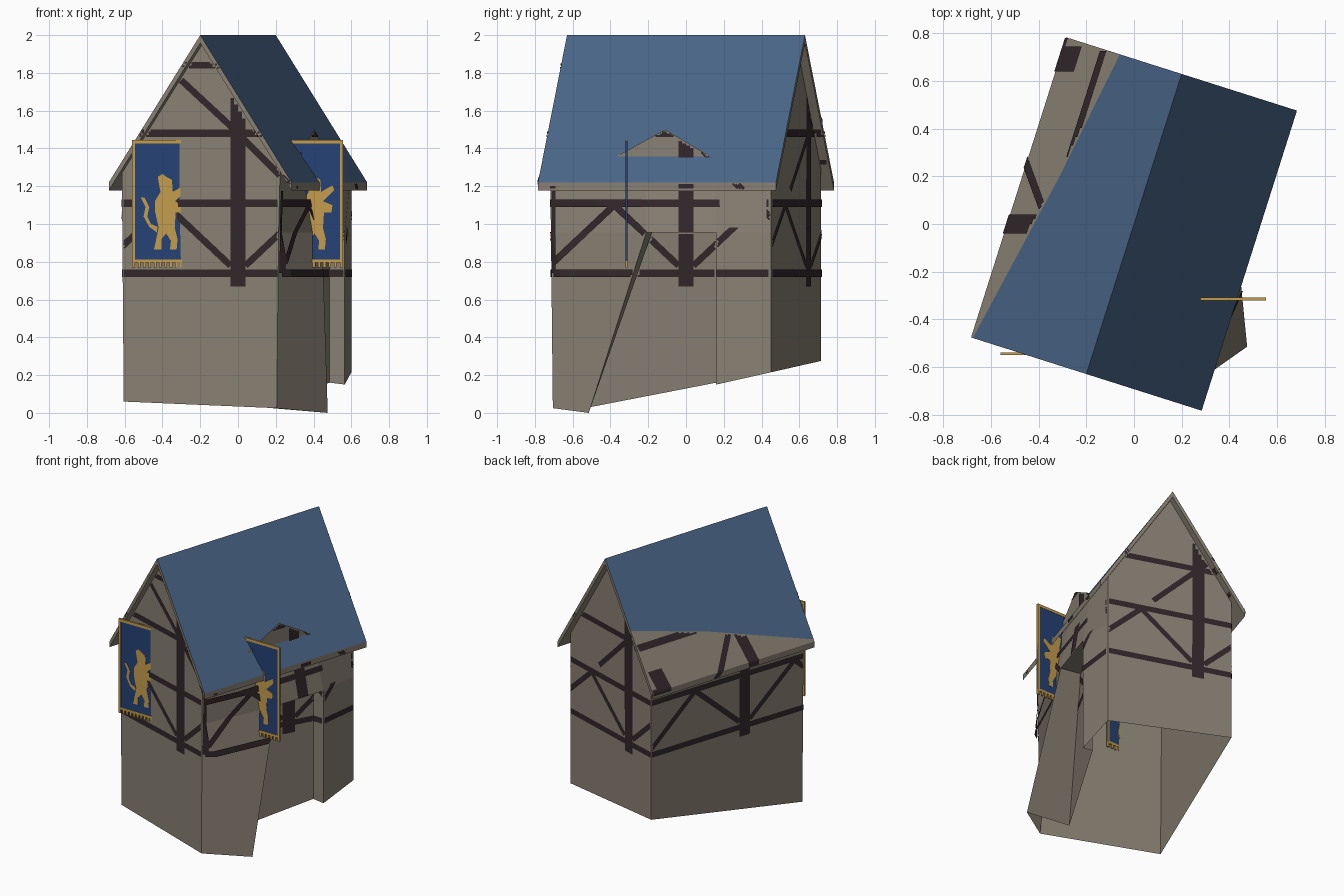
import bpy, bmesh, math
from mathutils import Vector
from mathutils.bvhtree import BVHTree

if "Cube" in bpy.data.objects:
    bpy.data.objects.remove(bpy.data.objects["Cube"])


def material(name, r, g, b):
    m = bpy.data.materials.new(name)
    m.diffuse_color = (r, g, b, 1)
    m.use_nodes = True
    m.node_tree.nodes["Principled BSDF"].inputs["Base Color"].default_value = m.diffuse_color
    return m


PLASTER = material("plaster", .25, .217, .172)
TIMBER = material("dark timber", .032, .02, .023)
SLATE = material("blue roof", .065, .127, .235)
CLOTH = material("banner blue", .018, .055, .18)
GOLD = material("gold", .56, .34, .075)


def make(name, verts, faces, mat):
    me = bpy.data.meshes.new(name)
    me.from_pydata([tuple(v) for v in verts], [], faces)
    me.materials.append(mat)
    ob = bpy.data.objects.new(name, me)
    bpy.context.collection.objects.link(ob)
    return ob


def panels(name, polys, mat):
    """Sheet mesh from a list of polygons, welded along shared edges."""
    verts, faces = [], []
    for p in polys:
        faces.append(list(range(len(verts), len(verts) + len(p))))
        verts += [Vector(v) for v in p]
    ob = make(name, verts, faces, mat)
    bm = bmesh.new()
    bm.from_mesh(ob.data)
    bmesh.ops.remove_doubles(bm, verts=bm.verts, dist=1e-4)
    bmesh.ops.recalc_face_normals(bm, faces=bm.faces)
    bm.to_mesh(ob.data)
    bm.free()
    if mat == PLASTER:
        solid.append((verts, faces))
    return ob


solid = []                                 # plaster surfaces that carry timbers
C, S = .953, .3026                         # house is turned about z


def loc(a, b, z):
    """a = across the ridge, b = along the ridge."""
    return Vector((C * a - 0 + S * b, -S * a + C * b, z))


# walls: bottom follows sloping ground, right side has a splayed doorway recess
ZM, ZT = .955, 1.287
FL0, FLt = Vector((-.605, -.453, .06)), Vector((-.615, -.453, ZT))
FR0, FRm, FRt = Vector((.205, -.705, .025)), Vector((.215, -.715, ZM)), Vector((.223, -.72, ZT))
BL0, BLt = Vector((-.225, .715, .275)), Vector((-.225, .715, ZT))
BR0, BRm, BRt = (Vector((.6, .45, z)) for z in (.215, ZM, ZT))
F0, F1 = Vector((.475, -.515, 0)), Vector((.445, -.21, ZM))
P0, P1 = Vector((.12, -.51, .03)), Vector((.30, -.18, ZM))
Q0, Q1 = (Vector((.485, .16, z)) for z in (.16, ZM))
R0, R1 = (Vector((.565, .16, z)) for z in (.15, ZM))
T1, T2 = FRt.lerp(BRt, .43), FRt.lerp(BRt, .74)
panels("front_wall", [[FL0, FR0, FRm, FRt, loc(0, -.615, 1.955), FLt]], PLASTER)
panels("back_wall", [[BR0, BL0, BLt, loc(0, .615, 1.955), BRt, BRm]], PLASTER)
panels("left_wall", [[BL0, FL0, FLt, BLt]], PLASTER)
panels("right_wall", [[FR0, F0, F1, FRm], [R0, BR0, BRm, R1],
                      [FRm, F1, T1, FRt], [F1, R1, T2, T1], [R1, BRm, BRt, T2]], PLASTER)
panels("door_recess", [[F0, P0, P1, F1], [P0, Q0, Q1, P1],
                       [Q0, R0, R1, Q1], [F1, P1, Q1, R1]], PLASTER)
# small gable poking through the right roof slope
panels("side_gable", [[loc(.418, -.44, 1.26), loc(.418, .44, 1.26), loc(.418, .017, 1.5)]], PLASTER)

# roof
HW, HL, TH = .508, .661, .042


def roof(a, b, drop=0):
    return loc(a, b, 2 - .78 * abs(a) / HW - drop)


panels("roof_slate", [
    [roof(0, -HL), roof(HW, -HL), roof(HW, HL), roof(0, HL)],
    [roof(0, -HL), roof(0, HL), roof(-.272, HL), roof(-.36, .087), roof(-.5, -HL)]], SLATE)
panels("roof_bare_patch", [[roof(-.5, -HL), roof(-.36, .087), roof(-.272, HL),
                            roof(-HW, HL), roof(-HW, -HL)]], PLASTER)
rim = []
for s in (-1, 1):
    a = HW * s
    rim.append([roof(0, -HL, TH), roof(0, HL, TH), roof(a, HL, TH), roof(a, -HL, TH)])
    rim.append([roof(a, -HL), roof(a, HL), roof(a, HL, TH), roof(a, -HL, TH)])
    for b in (-HL, HL):
        rim.append([roof(0, b), roof(a, b), roof(a, b, TH), roof(0, b, TH)])
panels("roof_underside_and_rim", rim, PLASTER)

# timbers: thin strips projected on to the plaster from four sides
all_v, all_f = [], []
for v, f in solid:
    n = len(all_v)
    all_v += v
    all_f += [[i + n for i in face] for face in f]
tree = BVHTree.FromPolygons(all_v, all_f)

BEAMS = [  # h0, z0, h1, z1, width
    (0, .67, 0, 1.74, .08), (-.75, .74, .75, .74, .04), (-.75, 1.11, .75, 1.11, .04),
    (-.75, 1.48, .75, 1.48, .04), (-.32, 1.84, .1, 1.84, .035),
    (-.31, 1.77, -.03, 1.51, .035), (.03, 1.45, .3, 1.18, .035)]
for s in (-1, 1):
    BEAMS += [(.04 * s, .78, .38 * s, 1.1, .035), (.38 * s, 1.1, .72 * s, .78, .035)]
BEAMS_SIDE = [(.71, 1.2, .71, 1.34, .14), (-.705, .74, -.705, 1.2, .03)]


def timbers(name, axis, sign, beams):
    verts, faces = [], []
    ray = Vector((0, 0, 0))
    ray[axis] = -sign

    def hit(h, z):
        o = Vector((0, 0, z))
        o[axis], o[1 - axis] = 3 * sign, h
        p, n, _, _ = tree.ray_cast(o, ray)
        if p is None or abs(n[axis]) < abs(n[1 - axis]):
            return None
        return p - ray * .005

    for h0, z0, h1, z1, w in beams:
        d = Vector((h1 - h0, z1 - z0))
        side = Vector((-d.y, d.x)).normalized() * w / 2
        nl, nw = max(2, int(d.length / .012)), 4
        grid = []
        for i in range(nl + 1):
            c = Vector((h0, z0)) + d * i / nl
            grid.append([hit(*(c + side * (2 * j / nw - 1))) for j in range(nw + 1)])
        for i in range(nl):
            for j in range(nw):
                q = [grid[i][j], grid[i + 1][j], grid[i + 1][j + 1], grid[i][j + 1]]
                if None in q:
                    continue
                depth = [p[axis] for p in q]
                if max(depth) - min(depth) < .03:
                    faces.append(list(range(len(verts), len(verts) + 4)))
                    verts += q
    make(name, verts, faces, TIMBER)


timbers("front_timbers", 1, -1, BEAMS)
timbers("back_timbers", 1, 1, BEAMS)
timbers("right_timbers", 0, 1, BEAMS + BEAMS_SIDE)
timbers("left_timbers", 0, -1, BEAMS + BEAMS_SIDE)

# hanging banners with gold border, fringe and rampant beast
BEAST = [(.14, 1.22), (.135, 1.25), (.16, 1.265), (.18, 1.25), (.21, 1.235), (.215, 1.17),
         (.275, 1.205), (.285, 1.18), (.225, 1.12), (.275, 1.1), (.27, 1.06), (.23, 1.06),
         (.225, .98), (.24, .92), (.235, .865), (.2, .865), (.205, .91), (.18, .95),
         (.155, .92), (.155, .865), (.115, .865), (.125, .91), (.14, .98), (.12, 1.07),
         (.12, 1.12), (.15, 1.17)]
TAIL = [(.13, .955), (.09, .985), (.06, 1.04), (.07, 1.09), (.045, 1.14), (.065, 1.14),
        (.09, 1.09), (.08, 1.04), (.1, 1.0), (.135, .985)]


def prism(name, outline, x0, y, half, mat):
    n = len(outline)
    verts = [(x0 + x, y + k * half, z) for k in (-1, 1) for x, z in outline]
    faces = [list(range(n)), list(range(2 * n - 1, n - 1, -1))]
    faces += [[i, i + n, (i + 1) % n + n, (i + 1) % n] for i in range(n)]
    make(name, verts, faces, mat)


def box(x0, x1, z0, z1):
    return [(x0, z0), (x1, z0), (x1, z1), (x0, z1)]


for label, x0, y in (("front", -.56, -.545), ("side", .225, -.315)):
    prism(label + "_banner_cloth", box(0, .33, .805, 1.44), x0, y, .004, CLOTH)
    for part, o in (("left", box(0, .016, .77, 1.445)), ("right", box(.314, .33, .77, 1.445)),
                    ("top", box(.016, .314, 1.425, 1.445)), ("bottom", box(.016, .314, .795, .812))):
        prism(label + "_banner_border_" + part, o, x0, y, .006, GOLD)
    for i in range(10):
        x = .03 + i * .028
        prism(label + "_banner_fringe", box(x, x + .014, .77, .795), x0, y, .005, GOLD)
    prism(label + "_banner_beast", BEAST, x0, y, .006, GOLD)
    prism(label + "_banner_tail", TAIL, x0, y, .006, GOLD)
